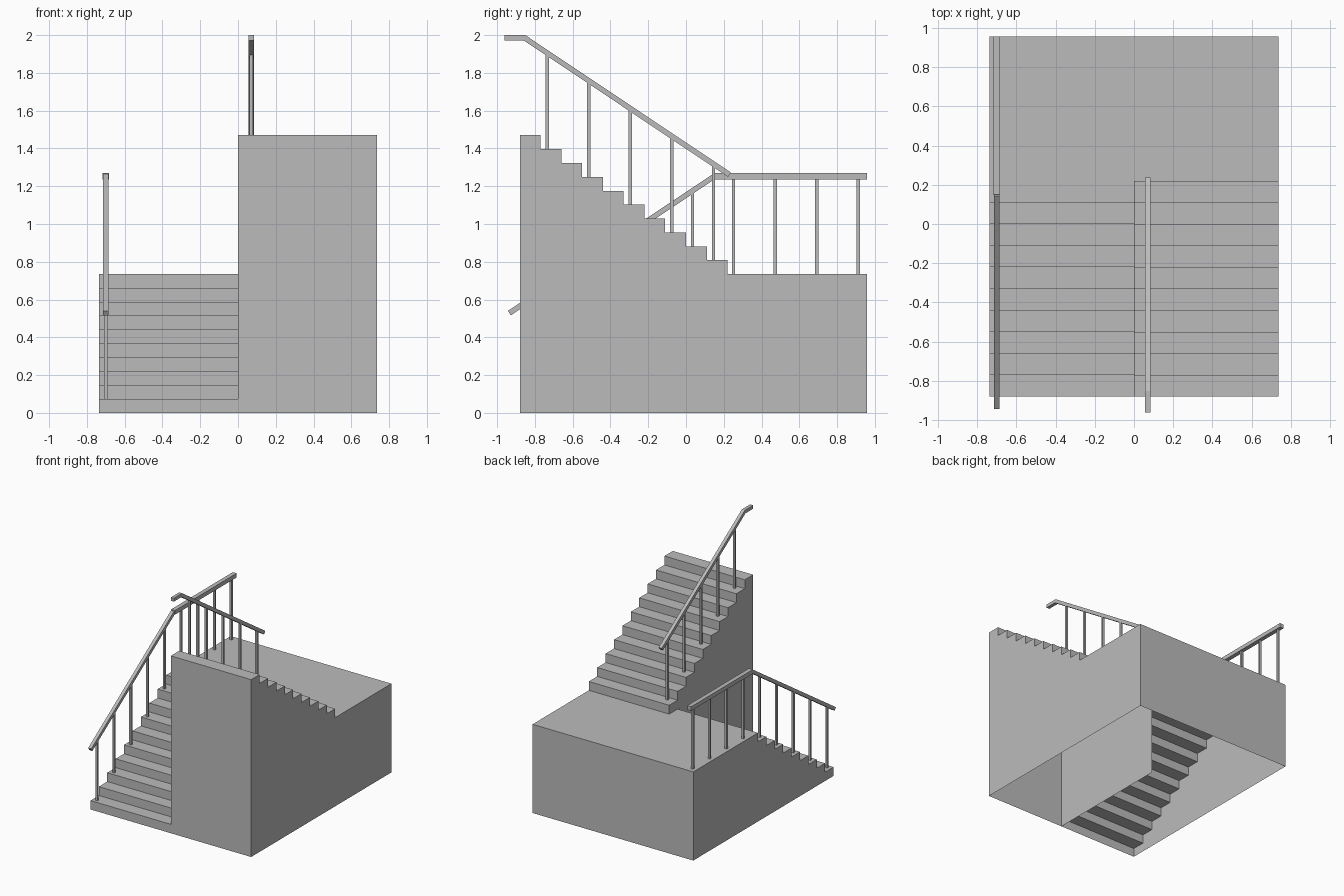
import bpy, bmesh
from mathutils import Vector

if "Cube" in bpy.data.objects:
    bpy.data.objects.remove(bpy.data.objects["Cube"], do_unlink=True)

grey = bpy.data.materials.new("plain grey")
grey.use_nodes = True
grey.diffuse_color = (0.5, 0.5, 0.5, 1)
grey.node_tree.nodes["Principled BSDF"].inputs["Base Color"].default_value = grey.diffuse_color

STEPS, RISE, RUN = 10, 0.0735, 0.11
HALF, FRONT, TURN, BACK = 0.737, -0.88, 0.22, 0.957
LANDING = STEPS * RISE
SLOPE = RISE / RUN


def finish(name, bm):
    bmesh.ops.remove_doubles(bm, verts=bm.verts, dist=1e-5)
    bmesh.ops.recalc_face_normals(bm, faces=bm.faces)
    mesh = bpy.data.meshes.new(name)
    bm.to_mesh(mesh)
    bm.free()
    mesh.materials.append(grey)
    obj = bpy.data.objects.new(name, mesh)
    bpy.context.collection.objects.link(obj)
    return obj


def extrude_profile(name, profile, x0, x1, sides, skip=()):
    """Extrude a closed (y, z) outline across x, leaving out the skipped edges."""
    bm = bmesh.new()
    rows = [[bm.verts.new((x, y, z)) for y, z in profile] for x in (x0, x1)]
    n = len(profile)
    for i in range(n):
        if i not in skip:
            j = (i + 1) % n
            bm.faces.new((rows[0][i], rows[0][j], rows[1][j], rows[1][i]))
    for s in sides:
        bm.faces.new(rows[s])
    return finish(name, bm)


def stair_profile(start, direction, base):
    pts = [(start, 0)]
    if base:
        pts.append((start, base))
    for i in range(STEPS):
        z = base + (i + 1) * RISE
        pts += [(start + direction * i * RUN, z),
                (start + direction * (i + 1) * RUN, z)]
    pts.append((start + direction * STEPS * RUN, 0))
    return pts


def rail(name, path, x, width, thick):
    """Sweep a rectangular bar along a (y, z) path with mitred bends."""
    pts = [Vector(p) for p in path]
    upper, lower = [], []
    for i, p in enumerate(pts):
        dirs = [(b - a).normalized() for a, b in zip(pts, pts[1:])][max(i - 1, 0):i + 1]
        normals = [Vector((-d.y, d.x)) for d in dirs]
        m = sum(normals, Vector((0, 0))).normalized()
        off = m * (thick / 2 / m.dot(normals[0]))
        upper.append(tuple(p + off))
        lower.append(tuple(p - off))
    bm_profile = upper + lower[::-1]
    return extrude_profile(name, bm_profile, x - width / 2, x + width / 2, (0, 1))


def post(name, x, y, z0, z1, size=0.017):
    bm = bmesh.new()
    bmesh.ops.create_cube(bm, size=1)
    for v in bm.verts:
        v.co = Vector((x + v.co.x * size, y + v.co.y * size,
                       (z0 + z1) / 2 + v.co.z * (z1 - z0)))
    return finish(name, bm)


# Lower flight: open underneath and towards the landing
low = stair_profile(FRONT, 1, 0)
extrude_profile("lower_flight", low, -HALF, 0, (0,), skip=(len(low) - 2, len(low) - 1))

# Upper flight: closed on both sides, open underneath and towards the landing
up = stair_profile(TURN, -1, LANDING)
extrude_profile("upper_flight", up, 0, HALF, (0, 1), skip=(0, len(up) - 1))

# Landing: top, back and two side walls
box = [(TURN, 0), (TURN, LANDING), (BACK, LANDING), (BACK, 0)]
extrude_profile("landing", box, -HALF, HALF, (0, 1), skip=(0, 3))

# Handrails
LOW_X, UP_X = -0.70, 0.07
BEND_LOW, BEND_UP, LEVEL, TOP = 0.15, -0.855, 1.253, 1.986
rail("lower_sloped_rail", [(-0.935, LEVEL + (-0.935 - BEND_LOW) * SLOPE), (BEND_LOW, LEVEL)],
     LOW_X, 0.028, 0.028)
rail("landing_rail", [(BEND_LOW, LEVEL), (BACK, LEVEL)], LOW_X, 0.036, 0.034)
rail("upper_rail", [(-0.96, TOP), (BEND_UP, TOP), (0.23, TOP - (0.23 - BEND_UP) * SLOPE)],
     UP_X, 0.028, 0.028)

# Posts on every second step
for k in range(STEPS // 2):
    y = FRONT + 0.035 + 2 * k * RUN
    post(f"lower_post_{k + 1}", LOW_X, y, (2 * k + 1) * RISE, LEVEL + (y - BEND_LOW) * SLOPE)
    y = TURN - 0.075 - 2 * k * RUN
    post(f"upper_post_{k + 1}", UP_X, y, LANDING + (2 * k + 1) * RISE,
         TOP - (y - BEND_UP) * SLOPE)

# Posts along the landing
for k in range(4):
    post(f"landing_post_{k + 1}", LOW_X, 0.252 + 2 * k * RUN, LANDING, LEVEL)
